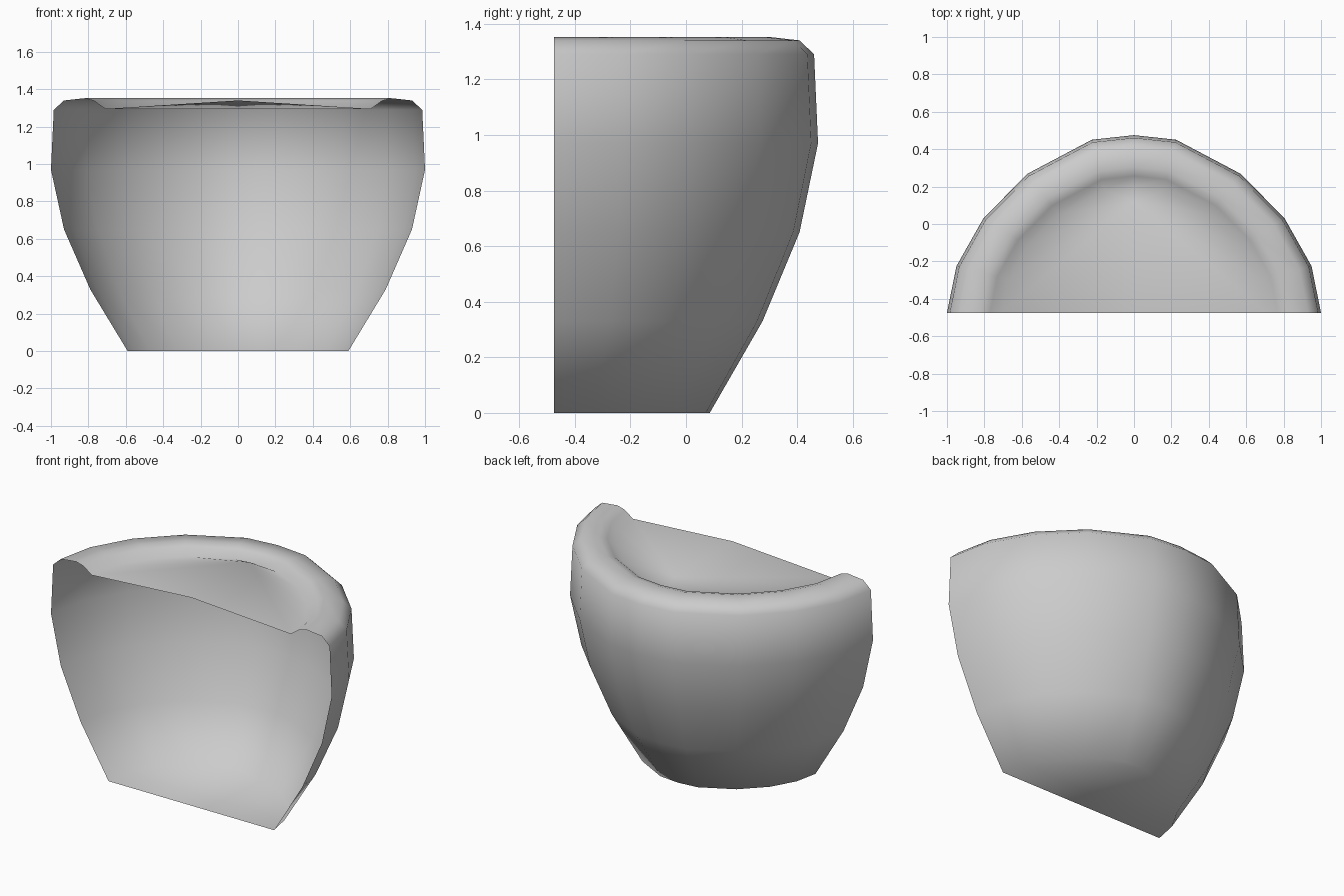
import bpy, bmesh, math

if "Cube" in bpy.data.objects:
    bpy.data.objects.remove(bpy.data.objects["Cube"])

Y0 = -0.475      # open flat side of the half pot
DEPTH = 0.95     # slight squash front to back

# Half-circle spokes: angle and radius factor, mirrored left/right
quarter = [(0, 1.0), (15.5, 0.985), (33.5, 0.965), (54, 0.968), (77, 1.0)]
spokes = quarter + [(90, 1.0)] + [(180 - a, f) for a, f in reversed(quarter)]

# Wall and rolled rim profile: radius, height
profile = [(0.59, 0), (0.79, 0.33), (0.93, 0.65), (1.0, 0.97), (0.985, 1.29),
           (0.93, 1.34), (0.82, 1.352), (0.77, 1.338), (0.71, 1.295)]


def ring(bm, r, z):
    return [bm.verts.new((r * f * math.cos(math.radians(a)),
                          Y0 + DEPTH * r * f * math.sin(math.radians(a)), z))
            for a, f in spokes]


def finish(bm, name):
    bmesh.ops.recalc_face_normals(bm, faces=bm.faces)
    mesh = bpy.data.meshes.new(name)
    bm.to_mesh(mesh)
    bm.free()
    ob = bpy.data.objects.new(name, mesh)
    bpy.context.collection.objects.link(ob)
    bpy.ops.object.select_all(action='DESELECT')
    ob.select_set(True)
    bpy.context.view_layer.objects.active = ob
    bpy.ops.object.shade_smooth_by_angle(angle=math.radians(70))
    return ob


# Half pot: floor, swelling wall, rolled rim, and soil; front left open
bm = bmesh.new()
rings = [ring(bm, r, z) for r, z in profile]
for lo, hi in zip(rings, rings[1:]):
    for i in range(len(spokes) - 1):
        bm.faces.new((lo[i], lo[i + 1], hi[i + 1], hi[i]))
bm.faces.new(list(reversed(rings[0])))

# Soil: low mound with a ridge running back from the open side
edge = rings[-1]
front = bm.verts.new((0, Y0, 1.34))
peak = bm.verts.new((0, 0.12, 1.34))
for i in range(len(edge) - 1):
    bm.faces.new((edge[i], edge[i + 1], peak))
bm.faces.new((front, edge[0], peak))
bm.faces.new((edge[-1], front, peak))
finish(bm, "half_pot")
